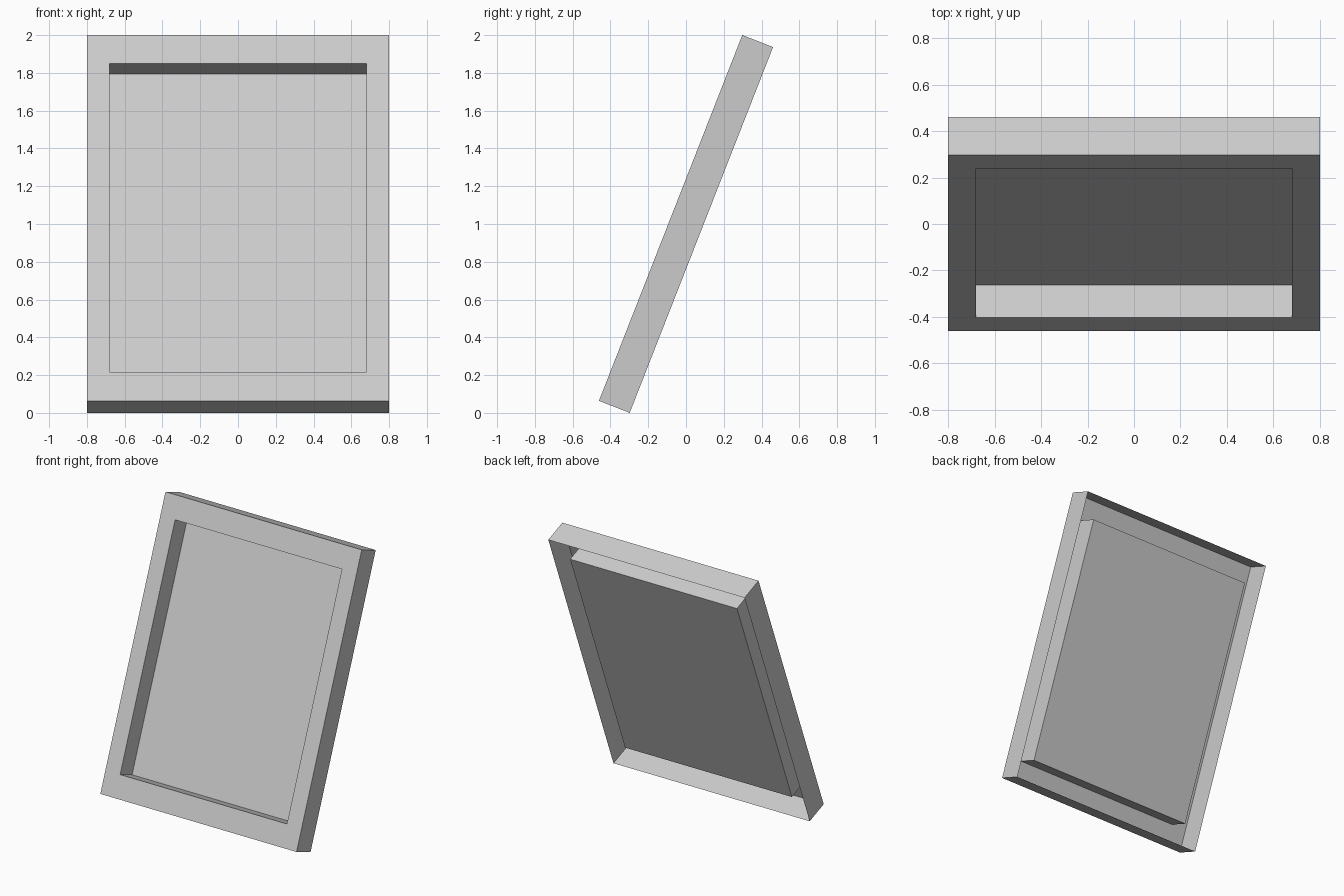
import bpy, bmesh, math

if "Cube" in bpy.data.objects:
    bpy.data.objects.remove(bpy.data.objects["Cube"])

L, T, TILT = 2.08, 0.175, math.radians(21.4)   # panel height, thickness, lean
DEPTH = 0.15                                   # depth of the front recess

# Rectangular rings from the open back rim, round the front, into the recess:
# (half width, half height, y)
RINGS = [
    (0.80, L / 2, T / 2),
    (0.80, L / 2, -T / 2),
    (0.68, L / 2 - 0.163, -T / 2),
    (0.68, L / 2 - 0.163, -T / 2 + DEPTH),
]


def add_ring(bm, w, h, y):
    return [bm.verts.new((sx * w, y, sz * h))
            for sx, sz in ((-1, -1), (1, -1), (1, 1), (-1, 1))]


# Thin open-backed frame with a recessed panel, one continuous sheet
bm = bmesh.new()
loops = [add_ring(bm, *r) for r in RINGS]
for a, b in zip(loops, loops[1:]):
    for i in range(4):
        j = (i + 1) % 4
        bm.faces.new((a[i], a[j], b[j], b[i]))
bm.faces.new(loops[-1])  # recessed panel

mesh = bpy.data.meshes.new("tilted_frame")
bm.to_mesh(mesh)
bm.free()

# Lean the frame back and stand it on the ground
frame = bpy.data.objects.new("tilted_frame", mesh)
bpy.context.collection.objects.link(frame)
frame.rotation_euler.x = -TILT
frame.location.z = (L * math.cos(TILT) + T * math.sin(TILT)) / 2
